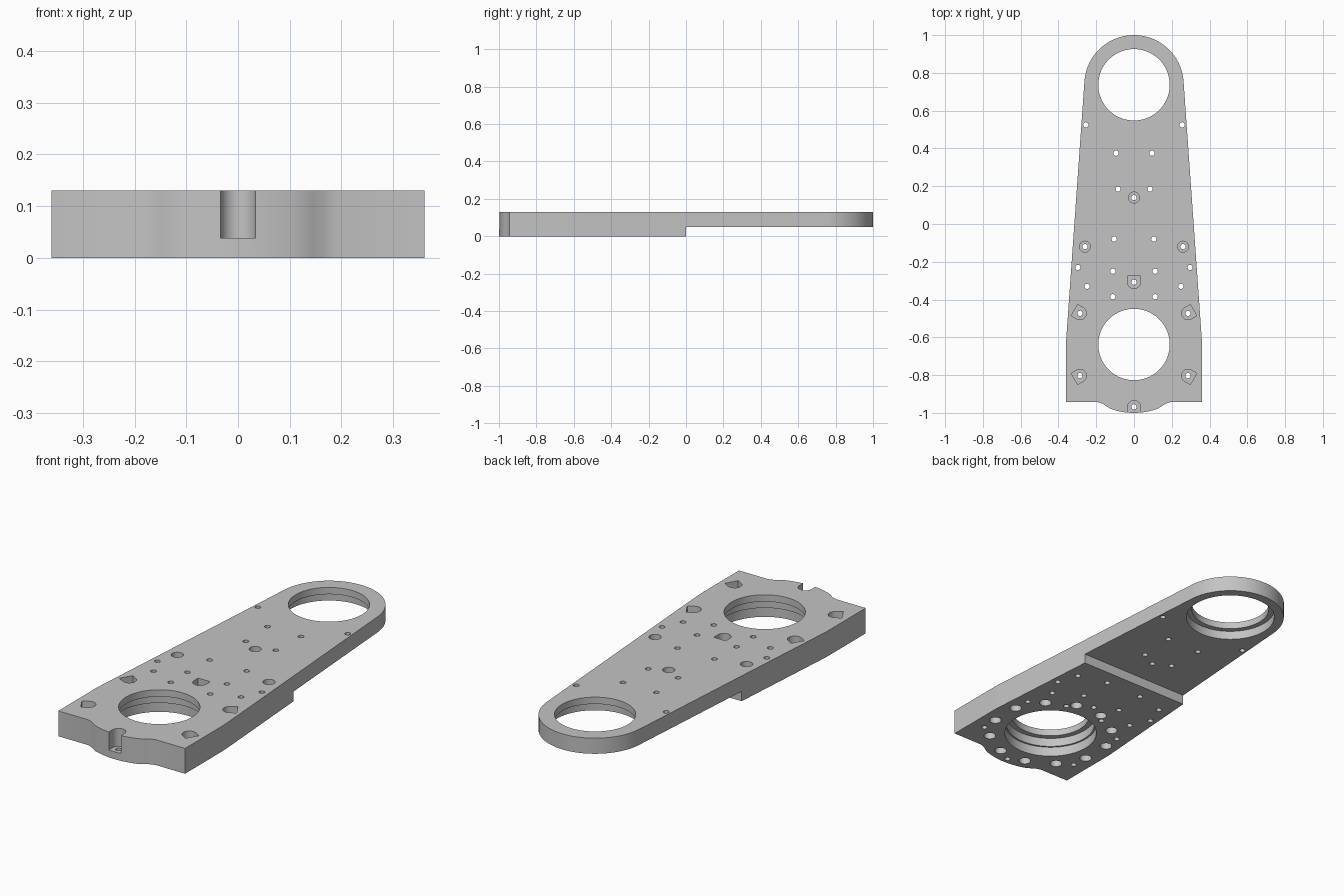
import bpy, bmesh
from math import sin, cos, pi, radians

cube = bpy.data.objects.get("Cube")
if cube:
    bpy.data.objects.remove(cube)

TOP = 0.13
STEP = 0.05          # underside height of the thin rear half
LIP = 0.095          # underside of the lip that closes each bore
FRONT_Y, REAR_Y = -0.638, 0.737

grey = bpy.data.materials.new("metal grey")
grey.use_nodes = True
grey.diffuse_color = (0.55, 0.55, 0.55, 1)
grey.node_tree.nodes["Principled BSDF"].inputs["Base Color"].default_value = (0.55, 0.55, 0.55, 1)


def arc(cx, cy, r, start, end, n):
    """Points along an arc, angles in degrees."""
    angles = [radians(start + (end - start) * i / n) for i in range(n + 1)]
    return [(cx + r * cos(a), cy + r * sin(a)) for a in angles]


def circle(cx, cy, r, n=32):
    return arc(cx, cy, r, 0, 360, n)[:-1]


def prism(bm, points, z0, z1):
    """Closed vertical prism over a counter-clockwise outline."""
    base = bm.faces.new([bm.verts.new((x, y, z0)) for x, y in points])
    new = bmesh.ops.extrude_face_region(bm, geom=[base])["geom"]
    verts = [g for g in new if isinstance(g, bmesh.types.BMVert)]
    bmesh.ops.translate(bm, vec=(0, 0, z1 - z0), verts=verts)


def make_object(name, prisms):
    bm = bmesh.new()
    for points, z0, z1 in prisms:
        prism(bm, points, z0, z1)
    bmesh.ops.recalc_face_normals(bm, faces=bm.faces)
    mesh = bpy.data.meshes.new(name)
    bm.to_mesh(mesh)
    bm.free()
    mesh.materials.append(grey)
    obj = bpy.data.objects.new(name, mesh)
    bpy.context.collection.objects.link(obj)
    return obj


def mirrored(points):
    return [(s * x, y) for x, y in points for s in (1, -1)]


def nut_pocket(angle, length):
    """D-shaped pocket on the bolt circle, square end facing outward."""
    a, r = radians(angle), 0.034
    local = [(length, -r), (length, r)] + arc(0, 0, r, 90, 270, 16)
    return [((0.33 + x) * cos(a) - y * sin(a),
             FRONT_Y + (0.33 + x) * sin(a) + y * cos(a)) for x, y in local]


# Plate outline: front bulge, square corner, tapering side, round rear end
half = arc(0, FRONT_Y, 0.362, -90, -70, 8)
half += [(0.145, -0.966), (0.165, -0.952), (0.192, -0.943), (0.36, -0.943)]
half += arc(0, FRONT_Y, 0.36, 0, 4, 2)
half += arc(0, REAR_Y, 0.263, 4, 90, 28)
outline = half + [(-x, y) for x, y in reversed(half[1:-1])]
plate = make_object("arm_plate", [(outline, 0, TOP)])

# Through holes: two bore openings, pin holes and bolt holes
bolt_angles = range(30, 390, 60)
round_seats = [(0, 0.14), (0.26, -0.12), (-0.26, -0.12)]
pins = mirrored([(0.255, 0.525), (0.095, 0.375), (0.085, 0.185), (0.105, -0.08),
                 (0.297, -0.23), (0.112, -0.25), (0.248, -0.33), (0.112, -0.385)])
bolts = [(0.33 * cos(radians(a)), FRONT_Y + 0.33 * sin(radians(a))) for a in bolt_angles]
through = [(circle(x, y, 0.014, 16), -0.1, 0.3) for x, y in pins + bolts + round_seats]
through += [(circle(0, y, 0.189, 72), -0.1, 0.3) for y in (FRONT_Y, REAR_Y)]

# Pockets: nut traps and round seats from above, bores and blind holes from below
pockets = [(nut_pocket(a, 0.1 if a == 270 else 0.034), 0.038, 0.3) for a in bolt_angles]
pockets += [(circle(x, y, 0.029, 24), 0.09, 0.3) for x, y in round_seats]
pockets += [(circle(0.3 * cos(radians(a)), FRONT_Y + 0.3 * sin(radians(a)), 0.029, 24),
             -0.1, 0.075) for a in range(15, 375, 30)]
pockets += [(circle(0, REAR_Y, 0.216, 72), -0.1, LIP),
            (circle(0, FRONT_Y, 0.225, 72), -0.1, STEP)]

# Upper part of the front bore and the thinned rear half
relief = [(circle(0, FRONT_Y, 0.216, 72), -0.2, LIP),
          ([(-1, 0), (1, 0), (1, 2), (-1, 2)], -0.2, STEP)]

bpy.ops.object.select_all(action="DESELECT")
plate.select_set(True)
bpy.context.view_layer.objects.active = plate
for name, shapes in (("relief_cutter", relief), ("pocket_cutter", pockets),
                     ("through_cutter", through)):
    cutter = make_object(name, shapes)
    cutter.hide_render = True
    mod = plate.modifiers.new(name, "BOOLEAN")
    mod.operation = "DIFFERENCE"
    mod.solver = "EXACT"
    mod.object = cutter
    bpy.ops.object.modifier_apply(modifier=mod.name)
    bpy.data.objects.remove(cutter)

bpy.ops.object.shade_smooth_by_angle(angle=radians(30))
